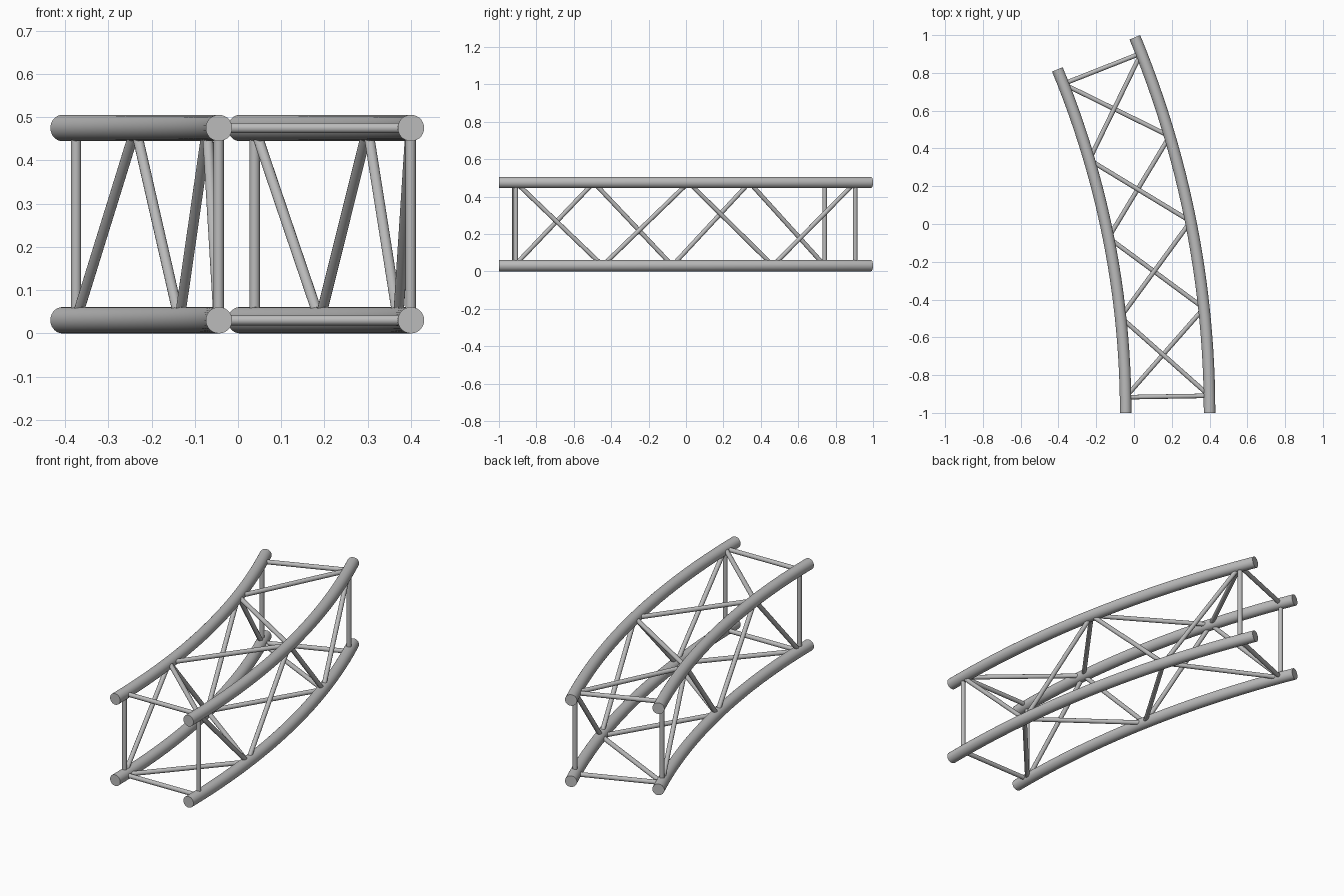
import bpy
import bmesh
from math import radians, sin, cos, pi
from mathutils import Vector

cube = bpy.data.objects.get("Cube")
if cube:
    bpy.data.objects.remove(cube)

# Arc layout: chords are concentric arcs swept through 22.5 degrees
CENTRE = Vector((-4.796, -1.0, 0.0))
RADIUS = {"outer": 5.196, "inner": 4.752}
HEIGHT = {"bottom": 0.0305, "top": 0.475}
SWEEP = 22.5
CHORD_R, BRACE_R = 0.0305, 0.012
NODES = [1 + i * 5.125 for i in range(5)]

steel = bpy.data.materials.new("grey_steel")
steel.use_nodes = True
steel.diffuse_color = (0.5, 0.5, 0.5, 1)
steel.node_tree.nodes["Principled BSDF"].inputs["Base Color"].default_value = (0.5, 0.5, 0.5, 1)


def on_arc(side, level, degrees):
    a = radians(degrees)
    r = RADIUS[side]
    return CENTRE + Vector((r * cos(a), r * sin(a), HEIGHT[level]))


def tube(name, path, tangents, radius, sides):
    """Sweep a circle along the path and close both ends with flat caps."""
    bm = bmesh.new()
    rings = []
    for point, t in zip(path, tangents):
        ref = Vector((1, 0, 0)) if abs(t.z) > 0.9 else Vector((0, 0, 1))
        u = t.cross(ref).normalized()
        v = u.cross(t).normalized()
        angles = [2 * pi * k / sides for k in range(sides)]
        rings.append([bm.verts.new(point + radius * (cos(a) * u + sin(a) * v)) for a in angles])
    for a, b in zip(rings, rings[1:]):
        for k in range(sides):
            j = (k + 1) % sides
            bm.faces.new((a[k], a[j], b[j], b[k])).smooth = True
    for ring in (rings[0], rings[-1]):
        cap = bm.faces.new(ring)
        for edge in cap.edges:
            edge.smooth = False
    bmesh.ops.recalc_face_normals(bm, faces=bm.faces)
    mesh = bpy.data.meshes.new(name)
    bm.to_mesh(mesh)
    bm.free()
    mesh.materials.append(steel)
    bpy.context.collection.objects.link(bpy.data.objects.new(name, mesh))


def brace(name, a, b):
    t = (b - a).normalized()
    tube(name, [a, b], [t, t], BRACE_R, 16)


# Four curved main chords
STEPS = 24
degrees = [SWEEP * i / STEPS for i in range(STEPS + 1)]
directions = [Vector((-sin(radians(d)), cos(radians(d)), 0)) for d in degrees]
for side in RADIUS:
    for level in HEIGHT:
        path = [on_arc(side, level, d) for d in degrees]
        tube(f"{level}_{side}_chord", path, directions, CHORD_R, 28)

# Square end frames: posts and cross bars
for end, d in (("front", NODES[0]), ("back", NODES[-1])):
    for side in RADIUS:
        brace(f"{end}_{side}_post", on_arc(side, "bottom", d), on_arc(side, "top", d))
    for level in HEIGHT:
        brace(f"{end}_{level}_bar", on_arc("inner", level, d), on_arc("outer", level, d))

# Zigzag diagonals on the four long faces: each alternates between two chords
ZIGZAGS = {
    "outer_diagonal": (("outer", "top"), ("outer", "bottom")),
    "inner_diagonal": (("inner", "bottom"), ("inner", "top")),
    "top_diagonal": (("outer", "top"), ("inner", "top")),
    "bottom_diagonal": (("inner", "bottom"), ("outer", "bottom")),
}
for name, ends in ZIGZAGS.items():
    for i in range(len(NODES) - 1):
        start, stop = ends[i % 2], ends[(i + 1) % 2]
        brace(f"{name}_{i + 1}", on_arc(*start, NODES[i]), on_arc(*stop, NODES[i + 1]))
